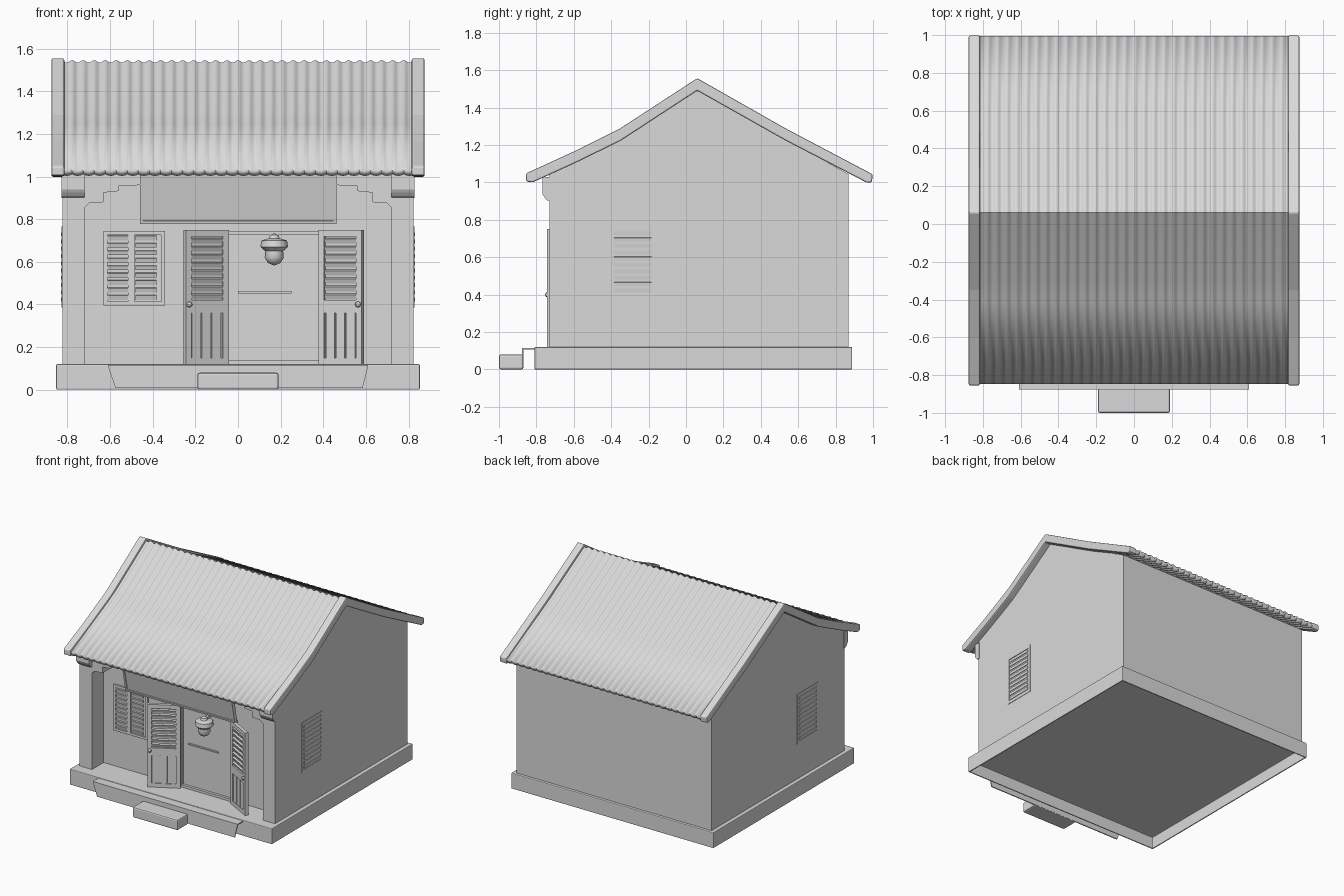
import bpy, bmesh, math
from mathutils import Matrix, Vector

old = bpy.data.objects.get("Cube")
if old:
    bpy.data.objects.remove(old, do_unlink=True)

GREY = bpy.data.materials.new("plain grey")
GREY.use_nodes = True
COLOUR = (0.7, 0.7, 0.7, 1)
GREY.diffuse_color = COLOUR
GREY.node_tree.nodes["Principled BSDF"].inputs["Base Color"].default_value = COLOUR


def finish(name, bm, bevel=0, smooth=False):
    bmesh.ops.recalc_face_normals(bm, faces=bm.faces)
    mesh = bpy.data.meshes.new(name)
    bm.to_mesh(mesh)
    bm.free()
    mesh.materials.append(GREY)
    ob = bpy.data.objects.new(name, mesh)
    bpy.context.collection.objects.link(ob)
    if bevel:
        mod = ob.modifiers.new("soft edges", "BEVEL")
        mod.width, mod.segments = bevel, 2
    if smooth:
        bpy.ops.object.select_all(action="DESELECT")
        ob.select_set(True)
        bpy.context.view_layer.objects.active = ob
        bpy.ops.object.shade_smooth_by_angle(angle=math.radians(40))
    return ob


def add_box(bm, lo, hi, tilt=0):
    lo, hi = Vector(lo), Vector(hi)
    m = Matrix.Translation((lo + hi) / 2) @ Matrix.Rotation(tilt, 4, "X") @ Matrix.Diagonal((*(hi - lo), 1))
    bmesh.ops.create_cube(bm, size=1, matrix=m)


def box(name, lo, hi, bevel=0):
    bm = bmesh.new()
    add_box(bm, lo, hi)
    finish(name, bm, bevel)


def prism(name, pts, a, b, axis, bevel=0):
    """Extrude an outline along x (points are y, z) or along y (points are x, z)."""
    bm = bmesh.new()
    put = (lambda p: (a, p[0], p[1])) if axis == "x" else (lambda p: (p[0], a, p[1]))
    face = bm.faces.new([bm.verts.new(put(p)) for p in pts])
    new = bmesh.ops.extrude_face_region(bm, geom=[face])["geom"]
    shift = (b - a, 0, 0) if axis == "x" else (0, b - a, 0)
    bmesh.ops.translate(bm, vec=shift, verts=[v for v in new if isinstance(v, bmesh.types.BMVert)])
    finish(name, bm, bevel)


def frame(bm, x0, x1, z0, z1, rim, depth):
    add_box(bm, (x0, -depth, z0), (x0 + rim, 0, z1))
    add_box(bm, (x1 - rim, -depth, z0), (x1, 0, z1))
    add_box(bm, (x0 + rim, -depth, z0), (x1 - rim, 0, z0 + rim))
    add_box(bm, (x0 + rim, -depth, z1 - rim), (x1 - rim, 0, z1))


def slats(bm, x0, x1, z0, z1, count, depth, tilt):
    pitch = (z1 - z0) / count
    for i in range(count):
        z = z0 + pitch * (i + 0.5)
        add_box(bm, (x0, -depth, z - pitch * 0.3), (x1, 0, z + pitch * 0.3), tilt)


def place(bm, location, turn):
    bmesh.ops.transform(bm, verts=bm.verts, matrix=Matrix.Translation(location) @ Matrix.Rotation(turn, 4, "Z"))


# Plinth: slab with a hollow underside
WALL, FRONT, PORCH, BACK, FLOOR = 0.824, -0.73, -0.59, 0.868, 0.12
bm = bmesh.new()
add_box(bm, (-0.853, -0.81, 0), (0.853, 0.888, FLOOR))
bm.faces.ensure_lookup_table()
under = min(bm.faces, key=lambda f: f.calc_center_median().z)
bmesh.ops.inset_individual(bm, faces=[under], thickness=0.015)
hollow = bmesh.ops.extrude_face_region(bm, geom=[under])["geom"]
bmesh.ops.translate(bm, vec=(0, 0, 0.09), verts=[v for v in hollow if isinstance(v, bmesh.types.BMVert)])
bmesh.ops.delete(bm, geom=[under], context="FACES_ONLY")
finish("plinth", bm, 0.007)

# Thin apron and entrance step
box("apron_top", (-0.61, -0.877, 0.107), (0.61, -0.8, 0.115))
prism("apron_front", [(-0.61, 0.11), (0.61, 0.11), (0.585, 0.008), (-0.575, 0.008)], -0.877, -0.869, "y")
box("entrance_step", (-0.19, -1.0, 0), (0.19, -0.87, 0.08), 0.01)

# House body with a gable and an overhang above the porch
prism("house_body", [(PORCH, FLOOR), (BACK, FLOOR), (BACK, 1.045), (0.06, 1.495), (-0.35, 1.23),
                     (FRONT, 1.05), (FRONT, 0.97), (PORCH, 0.97)], -WALL, WALL, "x")

# Porch pillars with stepped brackets and corbels
for s, side in ((-1, "right"), (1, "left")):
    pts = [(WALL, FLOOR), (0.72, FLOOR), (0.72, 0.855), (0.7, 0.875), (0.63, 0.88), (0.63, 0.925),
           (0.56, 0.932), (0.56, 0.955), (0.46, 0.96), (0.46, 0.97), (WALL, 0.97)]
    prism(side + "_pillar", [(s * x, z) for x, z in pts], FRONT, PORCH, "y")
    corbel = [(-0.72, 0.90), (-0.745, 0.905), (-0.76, 0.925), (-0.768, 0.94), (-0.768, 1.03), (-0.72, 1.03)]
    prism(side + "_corbel", corbel, s * 0.72, s * 0.828, "x")

# Sign board leaning forward at the top
bm = bmesh.new()
add_box(bm, (-0.46, -0.012, -0.118), (0.462, 0.012, 0.118))
frame(bm, -0.46, 0.462, -0.118, 0.118, 0.015, 0.018)
bmesh.ops.transform(bm, verts=bm.verts,
                    matrix=Matrix.Translation((0, -0.705, 0.897)) @ Matrix.Rotation(0.2, 4, "X"))
finish("sign_board", bm)

# Entrance: jambs, lintel and rail
bm = bmesh.new()
frame(bm, -0.065, 0.41, FLOOR, 0.745, 0.018, 0.02)
add_box(bm, (0, -0.01, 0.452), (0.25, 0, 0.462))
place(bm, (0, PORCH, 0), 0)
finish("entrance_frame", bm)

# Door leaves swung open, louvred above and planked below
for side, hinge, turn, sign in (("right", -0.055, 0.5, -1), ("left", 0.39, -0.5, 1)):
    bm = bmesh.new()
    w, t = 0.23, 0.025
    x0, x1 = sorted((0, sign * w))
    frame(bm, x0, x1, FLOOR, 0.75, 0.03, t)
    add_box(bm, (x0 + 0.03, -t, 0.36), (x1 - 0.03, 0, 0.42))
    add_box(bm, (x0 + 0.02, -0.012, 0.14), (x1 - 0.02, -0.006, 0.73))
    slats(bm, x0 + 0.03, x1 - 0.03, 0.42, 0.72, 8, 0.022, 0.35)
    for i in range(3):
        px = x0 + 0.036 + i * 0.054
        add_box(bm, (px, -0.02, 0.15), (px + 0.047, -0.006, 0.36))
    knob = Matrix.Translation((sign * (w - 0.016), -t - 0.006, 0.4))
    bmesh.ops.create_icosphere(bm, subdivisions=2, radius=0.014, matrix=knob)
    place(bm, (hinge, PORCH - 0.02, 0), turn)
    finish(side + "_door_leaf", bm)

# Front window with two louvred shutters
bm = bmesh.new()
frame(bm, -0.63, -0.342, 0.395, 0.745, 0.018, 0.012)
add_box(bm, (-0.515, -0.014, 0.41), (-0.485, 0, 0.735))
for x0 in (-0.612, -0.482):
    slats(bm, x0, x0 + 0.1, 0.415, 0.73, 9, 0.01, 0.25)
place(bm, (0, PORCH, 0), 0)
finish("front_window", bm)

# Louvred side windows, nearly flush with the wall
for s, side in ((-1, "right"), (1, "left")):
    bm = bmesh.new()
    frame(bm, -0.125, 0.125, 0.385, 0.765, 0.02, 0.003)
    slats(bm, -0.1, 0.1, 0.405, 0.745, 10, 0.006, 0.1)
    place(bm, (s * WALL, -0.285, 0), s * math.pi / 2)
    finish(side + "_side_window", bm)

# Hanging lamp turned from a profile
bm = bmesh.new()
lamp = [(0, 0.735), (0.02, 0.725), (0.025, 0.71), (0.06, 0.7), (0.065, 0.67), (0.042, 0.65),
        (0.045, 0.62), (0.03, 0.595), (0, 0.582)]
ring = [bm.verts.new((r, 0, z)) for r, z in lamp]
edges = [bm.edges.new(e) for e in zip(ring, ring[1:])]
bmesh.ops.spin(bm, geom=ring + edges, axis=(0, 0, 1), cent=(0, 0, 0), angle=math.tau, steps=16)
bmesh.ops.remove_doubles(bm, verts=bm.verts, dist=0.0005)
place(bm, (0.17, PORCH - 0.06, 0), 0)
finish("hanging_lamp", bm, smooth=True)
box("lamp_arm", (0.16, PORCH - 0.06, 0.705), (0.18, PORCH, 0.72))

# Corrugated roof sheet, swept over the ridge
TOP = [(-0.848, 1.036), (-0.41, 1.246), (-0.3, 1.306), (0.06, 1.54), (0.48, 1.3), (0.58, 1.247), (0.995, 1.036)]
RIBS, STEPS, HALF = 32, 8, 0.83
bm = bmesh.new()
rows = []
for y, z in TOP:
    row = []
    for i in range(RIBS * STEPS + 1):
        u = i / (RIBS * STEPS)
        wave = 0.006 * math.cos(math.tau * RIBS * u)
        row.append(bm.verts.new((HALF * (2 * u - 1), y, z + wave)))
    rows.append(row)
for a, b in zip(rows, rows[1:]):
    for i in range(len(a) - 1):
        bm.faces.new((a[i], a[i + 1], b[i + 1], b[i]))
sheet = finish("corrugated_roof", bm, smooth=True)
solid = sheet.modifiers.new("sheet thickness", "SOLIDIFY")
solid.thickness, solid.offset = 0.03, -1

# Rake trims along both gable ends
rake = [(-0.855, 1.048), (-0.6, 1.165), (-0.35, 1.29), (0.06, 1.557), (0.53, 1.29), (0.998, 1.043),
        (0.994, 1.0), (0.968, 0.998), (0.53, 1.225), (0.06, 1.49), (-0.35, 1.222), (-0.6, 1.1),
        (-0.82, 1.0), (-0.855, 1.005)]
for s, side in ((-1, "right"), (1, "left")):
    prism(side + "_rake_trim", rake, s * 0.815, s * 0.875, "x", 0.008)
